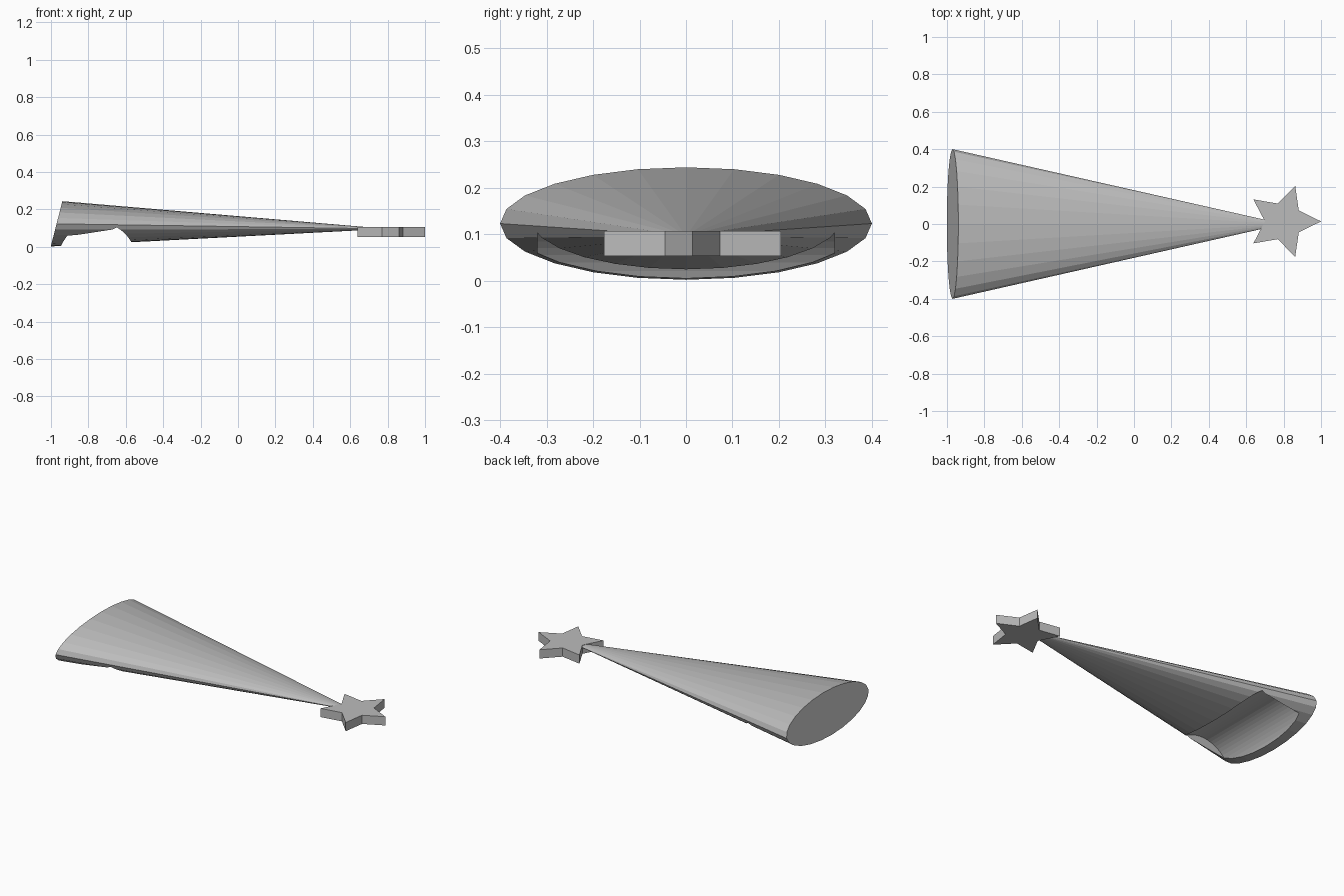
import bpy, bmesh
from math import sin, cos, pi, tau
from mathutils import Vector

cube = bpy.data.objects.get("Cube")
if cube:
    bpy.data.objects.remove(cube, do_unlink=True)

grey = bpy.data.materials.new("light grey")
grey.use_nodes = True
grey.diffuse_color = (0.5, 0.5, 0.5, 1)
grey.node_tree.nodes["Principled BSDF"].inputs["Base Color"].default_value = (0.5, 0.5, 0.5, 1)


def loft(name, outline, shift=None, apex=None):
    """Extrude an outline by a shift, or draw it to an apex."""
    bm = bmesh.new()
    ring = [bm.verts.new(p) for p in outline]
    n = len(ring)
    bm.faces.new(ring)
    if apex:
        tip = bm.verts.new(apex)
        for i in range(n):
            bm.faces.new((ring[i], ring[(i + 1) % n], tip))
    else:
        far = [bm.verts.new(Vector(p) + Vector(shift)) for p in outline]
        bm.faces.new(far)
        for i in range(n):
            j = (i + 1) % n
            bm.faces.new((ring[i], ring[j], far[j], far[i]))
    bmesh.ops.recalc_face_normals(bm, faces=bm.faces)
    mesh = bpy.data.meshes.new(name)
    bm.to_mesh(mesh)
    bm.free()
    mesh.materials.append(grey)
    obj = bpy.data.objects.new(name, mesh)
    bpy.context.collection.objects.link(obj)
    return obj


# Flattened cone body with a leaning oval base
SIDES = 24
base = [(-0.97 + 0.031 * sin(a), 0.4 * cos(a), 0.123 + 0.121 * sin(a))
        for a in (tau * i / SIDES for i in range(SIDES))]
body = loft("cone_body", base, apex=(0.8, 0, 0.096))

# Rounded scoop across the underside
ARC = 64
scoop = loft("scoop_cutter",
             [(-0.753 + 0.21 * cos(tau * i / ARC), -0.32, -0.078 + 0.21 * sin(tau * i / ARC))
              for i in range(ARC)], shift=(0, 0.64, 0))
scoop.hide_render = True
scoop.hide_viewport = True
cut = body.modifiers.new("scoop", 'BOOLEAN')
cut.operation = 'DIFFERENCE'
cut.solver = 'EXACT'
cut.object = scoop
bpy.context.view_layer.objects.active = body
bpy.ops.object.modifier_apply(modifier=cut.name)
bpy.data.objects.remove(scoop, do_unlink=True)

# Five-pointed star on the tip
points = []
for i in range(10):
    r = 0.1 if i % 2 else 0.2
    points.append((0.8 + r * cos(pi * i / 5), 0.014 + r * sin(pi * i / 5), 0.053))
loft("tip_star", points, shift=(0, 0, 0.054))
